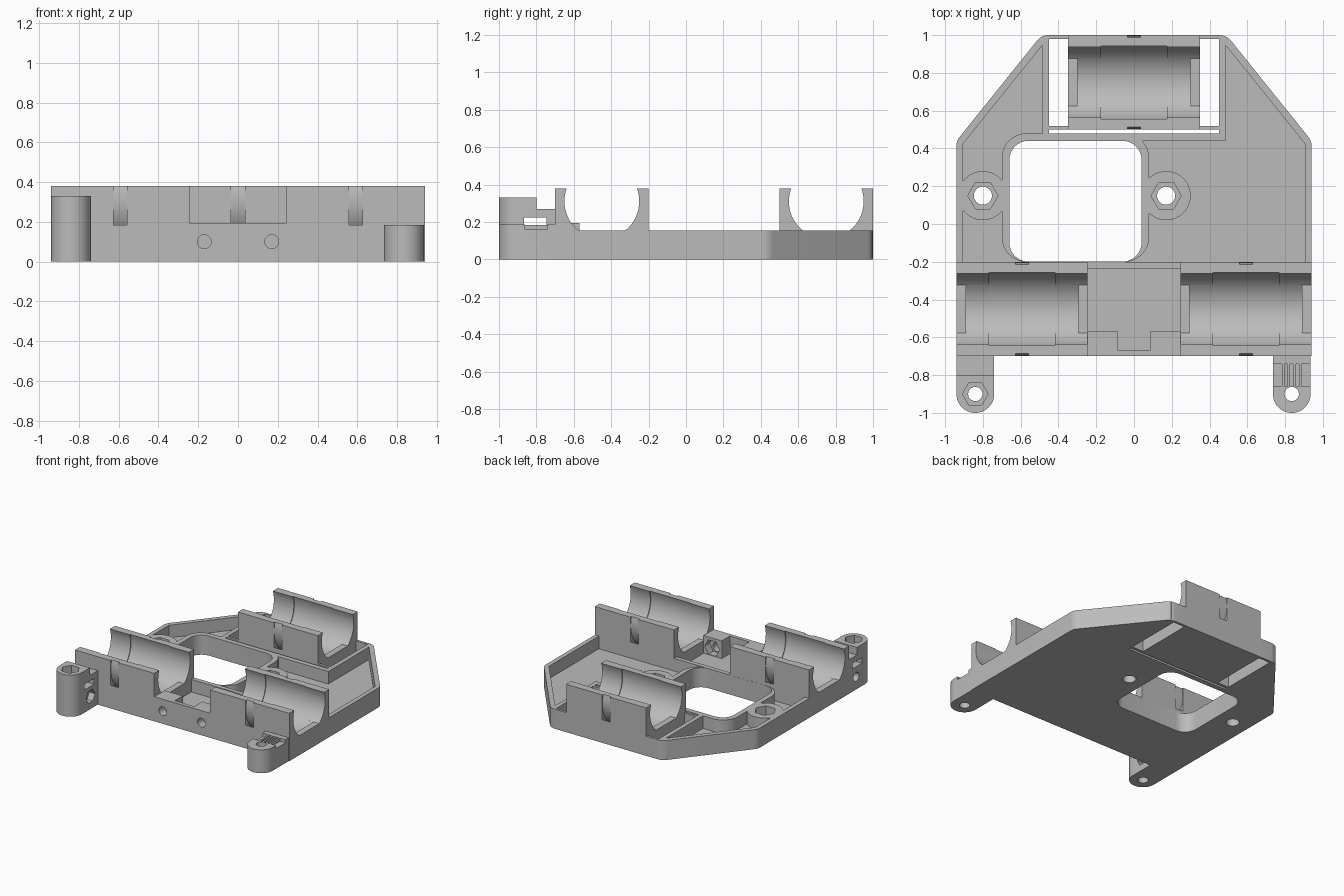
import bpy, bmesh, math

if "Cube" in bpy.data.objects:
    bpy.data.objects.remove(bpy.data.objects["Cube"])

grey = bpy.data.materials.new("plain grey")
grey.use_nodes = True
grey.diffuse_color = (0.5, 0.5, 0.5, 1)
grey.node_tree.nodes["Principled BSDF"].inputs["Base Color"].default_value = (0.5, 0.5, 0.5, 1)

RIM, FLOOR, TOP = 0.155, 0.055, 0.38
BORE_Z, BORE = 0.31, 0.2


def prism(name, pts, a, b, axis="z"):
    """Extrude a closed profile from a to b along an axis."""
    place = {"x": lambda u, v, t: (t, u, v),
             "y": lambda u, v, t: (u, t, v),
             "z": lambda u, v, t: (u, v, t)}[axis]
    bm = bmesh.new()
    ends = [[bm.verts.new(place(u, v, t)) for u, v in pts] for t in (a, b)]
    for ring in ends:
        bm.faces.new(ring)
    n = len(pts)
    for i in range(n):
        j = (i + 1) % n
        bm.faces.new((ends[0][i], ends[0][j], ends[1][j], ends[1][i]))
    bmesh.ops.recalc_face_normals(bm, faces=bm.faces)
    me = bpy.data.meshes.new(name)
    bm.to_mesh(me)
    bm.free()
    me.materials.append(grey)
    ob = bpy.data.objects.new(name, me)
    bpy.context.collection.objects.link(ob)
    return ob


def box(name, x0, x1, y0, y1, z0, z1):
    return prism(name, [(x0, y0), (x1, y0), (x1, y1), (x0, y1)], z0, z1)


def circle(u, v, r, n=48, start=0.0):
    return [(u + r * math.cos(start + math.tau * i / n),
             v + r * math.sin(start + math.tau * i / n)) for i in range(n)]


def rounded(pts, radii, steps=8):
    """Round the corners of a convex counter-clockwise polygon."""
    out = []
    for i, (x, y) in enumerate(pts):
        r = radii[i]
        if r == 0:
            out.append((x, y))
            continue
        (px, py), (nx, ny) = pts[i - 1], pts[(i + 1) % len(pts)]
        a0 = math.atan2(y - py, x - px)
        turn = (math.atan2(ny - y, nx - x) - a0) % math.tau
        d = r * math.tan(turn / 2)
        cx = x - d * math.cos(a0) - r * math.sin(a0)
        cy = y - d * math.sin(a0) + r * math.cos(a0)
        for k in range(steps + 1):
            t = a0 - math.pi / 2 + turn * k / steps
            out.append((cx + r * math.cos(t), cy + r * math.sin(t)))
    return out


def rect(x0, x1, y0, y1, r):
    return rounded([(x0, y0), (x1, y0), (x1, y1), (x0, y1)], [r] * 4)


def combine(ob, other, op="DIFFERENCE"):
    mod = ob.modifiers.new(op, "BOOLEAN")
    mod.operation, mod.object, mod.solver = op, other, "EXACT"
    dg = bpy.context.evaluated_depsgraph_get()
    me = bpy.data.meshes.new_from_object(ob.evaluated_get(dg))
    ob.modifiers.clear()
    ob.data = me
    bpy.data.objects.remove(other)


def drill(ob, pts, a, b, axis="z"):
    combine(ob, prism("cutter", pts, a, b, axis))


def cut_box(ob, *dims):
    combine(ob, box("cutter", *dims))


# Tray: tapered outline with a rim, a pocket and a raised window collar
tray = prism("base_tray", rounded(
    [(-0.94, -0.2), (0.94, -0.2), (0.94, 0.44), (0.49, 1), (-0.49, 1), (-0.94, 0.44)],
    [0, 0, 0.08, 0.08, 0.08, 0.08]), 0, RIM)
drill(tray, [(-0.905, -0.3), (0.905, -0.3), (0.905, 0.425), (0.47, 0.965),
             (-0.47, 0.965), (-0.905, 0.425)], FLOOR, 0.3)
combine(tray, box("frame", -0.485, 0.485, 0.44, 0.995, 0.01, RIM), "UNION")
combine(tray, prism("collar", rect(-0.7, 0.08, -0.2, 0.48, 0.13), 0.01, RIM), "UNION")
bosses = [(-0.8, 0.15), (0.17, 0.15)]
for x, y in bosses:
    combine(tray, prism("boss", circle(x, y, 0.13), 0.01, RIM), "UNION")
drill(tray, rect(-0.66, 0.04, -0.199, 0.44, 0.1), -0.1, 0.3)
for x, y in bosses:
    drill(tray, circle(x, y, 0.048, 32), -0.1, 0.3)
    drill(tray, circle(x, y, 0.08, 6), 0.08, 0.3)
# Openings around the rear holder
cut_box(tray, -0.45, 0.45, 0.48, 0.5, -0.1, 0.3)
cut_box(tray, -0.35, 0.35, 0.49, 1.1, -0.1, 0.3)
for s in (-1, 1):
    x0, x1 = sorted((s * 0.34, s * 0.45))
    cut_box(tray, x0, x1, 0.52, 0.98, -0.1, 0.3)


def bearing_holder(name, x0, x1, y0):
    """Block with an open bore, low end lips and strap grooves."""
    ob = box(name, x0, x1, y0, y0 + 0.5, 0, TOP)
    yc, xc = y0 + 0.25, (x0 + x1) / 2
    bore = circle(yc, BORE_Z, BORE, 64)
    lipped = [(y, z) for y, z in bore if z > RIM]
    half = math.sqrt(BORE ** 2 - (BORE_Z - RIM) ** 2)
    split = next(i for i, (y, z) in enumerate(bore) if z <= RIM)
    lipped[split:split] = [(yc - half, RIM), (yc + half, RIM)]
    drill(ob, lipped, x0 - 0.1, x1 + 0.1, "x")
    drill(ob, bore, x0 + 0.05, x1 - 0.05, "x")
    drill(ob, circle(yc, BORE_Z, BORE + 0.006, 64), xc - 0.175, xc + 0.175, "x")
    ring = prism("ring", circle(yc, BORE_Z, 0.28, 64), xc - 0.035, xc + 0.035, "x")
    drill(ring, circle(yc, BORE_Z, 0.247, 64), xc - 0.1, xc + 0.1, "x")
    combine(ob, ring)
    return ob


parts = [tray,
         bearing_holder("rear_bearing_holder", -0.35, 0.35, 0.5),
         bearing_holder("front_bearing_holder_right", -0.94, -0.245, -0.7),
         bearing_holder("front_bearing_holder_left", 0.245, 0.94, -0.7)]

# Bridge between the front holders, with two nut blocks
bridge = box("front_bridge", -0.245, 0.245, -0.7, -0.2, 0, 0.195)
cut_box(bridge, -0.3, 0.3, -0.57, -0.1, RIM, 0.3)
cut_box(bridge, -0.245, 0.245, -0.57, -0.235, FLOOR, 0.3)
cut_box(bridge, -0.085, 0.085, -0.67, -0.5, FLOOR, 0.3)
for s in (-1, 1):
    drill(bridge, circle(s * 0.17, 0.1, 0.035, 32), -0.8, -0.5, "y")
    drill(bridge, circle(s * 0.17, 0.115, 0.065, 6), -0.63, -0.5, "y")
parts.append(bridge)


def post_outline(x, y_end):
    arc = [(x + 0.1 * math.cos(t), -0.9 + 0.1 * math.sin(t))
           for t in (math.pi + math.pi * i / 24 for i in range(25))]
    return arc + [(x + 0.1, y_end), (x - 0.1, y_end)]


# Tall post with a belt slot and nut traps
tall = prism("tall_belt_post", post_outline(-0.84, -0.8), 0, 0.33)
combine(tall, box("arm", -0.94, -0.74, -0.82, -0.7, 0, 0.27), "UNION")
drill(tall, circle(-0.84, -0.9, 0.038, 32), -0.1, 0.5)
drill(tall, circle(-0.84, -0.9, 0.068, 6), 0.27, 0.5)
cut_box(tall, -1.1, -0.6, -0.865, -0.745, 0.18, 0.225)
drill(tall, circle(-0.79, 0.1, 0.035, 32), -1.1, -0.6, "x")
drill(tall, circle(-0.79, 0.1, 0.055, 6), -0.79, -0.6, "x")

# Short post with a ribbed belt seat
short = prism("short_belt_post", post_outline(0.835, -0.7), 0, 0.185)
cut_box(short, 0.7, 1, -0.86, -0.74, 0.16, 0.3)
for i in range(4):
    x = 0.79 + i * 0.03
    combine(short, box("rib", x - 0.007, x + 0.007, -0.87, -0.735, 0.15, 0.184), "UNION")
drill(short, circle(0.835, -0.9, 0.038, 32), -0.1, 0.5)
parts += [tall, short]

# Smooth the curved walls and keep the edges crisp
for ob in parts:
    bpy.ops.object.select_all(action="DESELECT")
    ob.select_set(True)
    bpy.context.view_layer.objects.active = ob
    bpy.ops.object.shade_smooth_by_angle(angle=math.radians(30))
